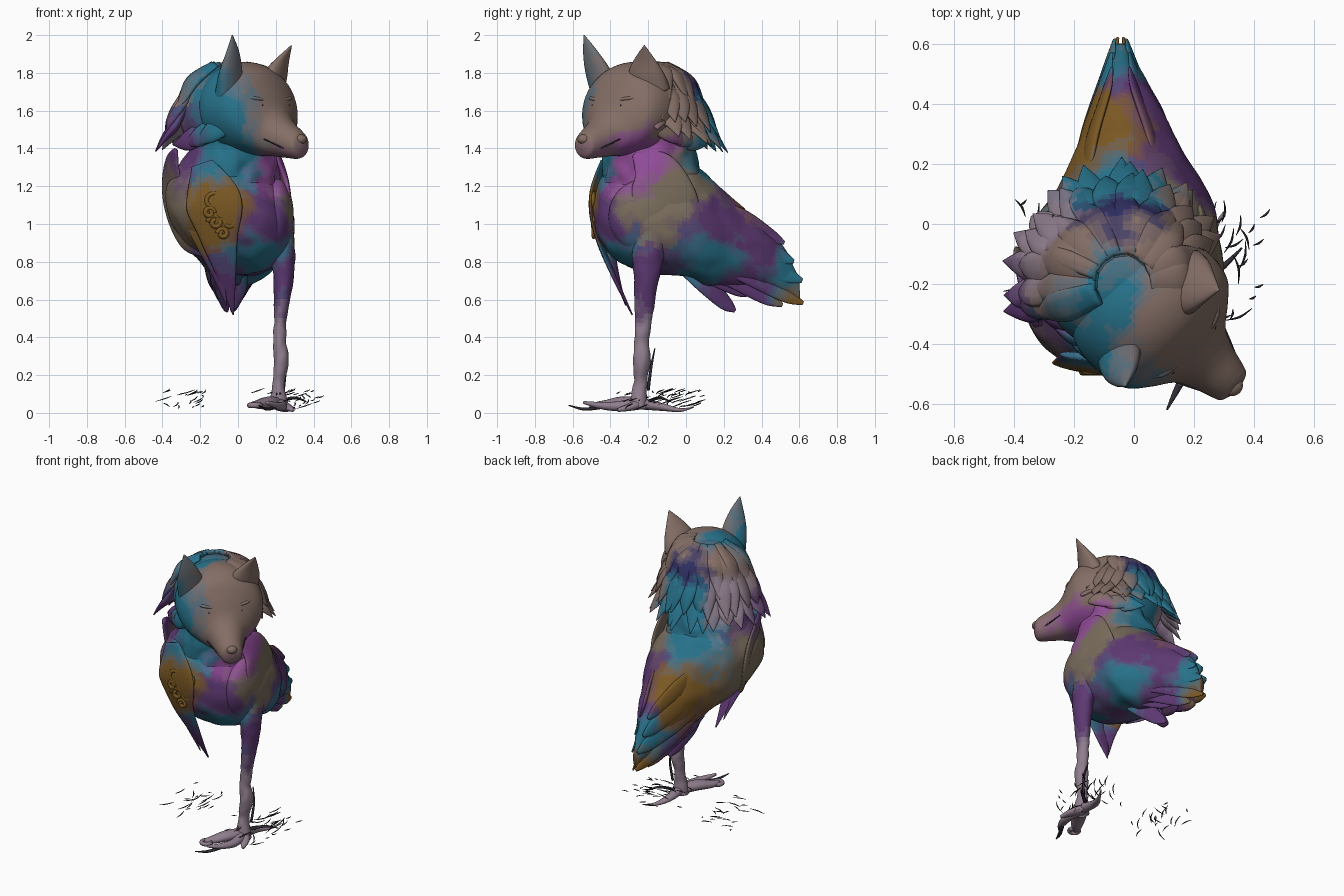
import bpy, bmesh, math, random
from mathutils import Vector, noise

random.seed(4)
V = Vector
COL = {"brown": (.23, .155, .13), "taupe": (.19, .15, .105), "teal": (.02, .17, .26),
       "navy": (.03, .03, .13), "purple": (.11, .04, .17), "magenta": (.28, .07, .31),
       "gold": (.2, .1, .017), "lilac": (.28, .21, .27), "dark": (.03, .025, .035)}
MATS = {}

# Colour patches: each face blends the colours of its two nearest seeds
SEEDS = [("brown", .25, -.2, 1.65), ("brown", .25, -.45, 1.55), ("teal", -.14, -.48, 1.58),
         ("teal", -.12, -.25, 1.85), ("brown", .1, -.3, 1.87), ("teal", -.06, -.42, 1.36),
         ("magenta", .2, -.25, 1.33), ("purple", -.3, -.32, 1.38), ("taupe", .3, -.2, 1.08),
         ("taupe", .2, .02, 1.22), ("purple", .2, .18, 1.0), ("teal", .18, .15, .82),
         ("purple", .02, .3, .62), ("gold", -.1, -.5, 1.05), ("taupe", -.37, -.25, 1.1),
         ("gold", -.12, .35, .98), ("teal", -.04, .1, 1.33), ("purple", .06, .42, .88),
         ("teal", -.06, .12, 1.6), ("lilac", -.3, -.02, 1.6), ("brown", .2, .05, 1.6),
         ("purple", .24, -.2, .72), ("lilac", .22, -.2, .35), ("lilac", .2, -.3, .02),
         ("purple", -.03, -.33, .65), ("purple", .15, -.42, 1.0), ("navy", -.06, .05, 1.72),
         ("teal", .12, -.33, .84), ("gold", -.06, .6, .62), ("brown", .16, -.05, 1.8),
         ("teal", -.02, .52, .75), ("brown", -.2, -.1, 1.76)]


def material(a, b, k):
    """Blend k fifths of colour b into colour a."""
    key = f"{a}_{b}_{k}" if k and a != b else a
    if key not in MATS:
        MATS[key] = bpy.data.materials.new(key)
        MATS[key].diffuse_color = (*V(COL[a]).lerp(V(COL[b]), k / 5), 1)
    return MATS[key]


def finish(name, bm, color=None):
    bmesh.ops.recalc_face_normals(bm, faces=bm.faces)
    me = bpy.data.meshes.new(name)
    slots = [material(color, color, 0)] if color else []
    for f in bm.faces:
        f.smooth = True
        if not color:
            p = f.calc_center_median()
            p = p + .08 * noise.noise_vector(p * 8) + .04 * noise.noise_vector(p * 20)
            (d1, a), (d2, b) = sorted(((V(s[1:]) - p).length, s[0]) for s in SEEDS)[:2]
            m = material(a, b, round(2.5 * (d1 / max(d2, .001)) ** 3))
            if m not in slots:
                slots.append(m)
            f.material_index = slots.index(m)
    for m in slots:
        me.materials.append(m)
    bm.to_mesh(me)
    bm.free()
    ob = bpy.data.objects.new(name, me)
    bpy.context.collection.objects.link(ob)
    return ob


def sweep(bm, st, n=(0, 0, 1), seg=12, sub=4, axis=None, warp=None):
    """Elliptical sweep through stations (x, y, z, half width, half depth)."""
    P = [tuple(st[0])] + [tuple(s) for s in st] + [tuple(st[-1])]
    rows = []
    for i in range(1, len(P) - 2):
        for j in range(sub):
            t = j / sub
            rows.append([.5 * (2 * b + (c - a) * t + (2 * a - 5 * b + 4 * c - d) * t * t
                               + (3 * b - a - 3 * c + d) * t ** 3)
                         for a, b, c, d in zip(P[i - 1], P[i], P[i + 1], P[i + 2])])
    rows.append(P[-1])
    cs = [V(r[:3]) for r in rows]
    rings = []
    for i, r in enumerate(rows):
        t = V(axis) if axis else (cs[min(i + 1, len(cs) - 1)] - cs[max(i - 1, 0)])
        t.normalize()
        w = t.cross(V(n)).normalized()
        h = w.cross(t)
        ring = []
        for k in range(seg):
            a = 2 * math.pi * k / seg
            p = cs[i] + w * (max(r[3], .001) * math.cos(a)) + h * (max(r[4], .001) * math.sin(a))
            ring.append(bm.verts.new(warp(p) if warp else p))
        rings.append(ring)
    for a, b in zip(rings, rings[1:]):
        for k in range(seg):
            bm.faces.new((a[k], a[k - 1], b[k - 1], b[k]))
    bm.faces.new(rings[0])
    bm.faces.new(rings[-1])


def part(name, strands, color=None, **kw):
    bm = bmesh.new()
    for st, n in strands:
        sweep(bm, st, n, **kw)
    return finish(name, bm, color)


def ellipsoid(name, c, r, color=None):
    bm = bmesh.new()
    bmesh.ops.create_uvsphere(bm, u_segments=64, v_segments=40, radius=1)
    for v in bm.verts:
        v.co = V(c) + V([a * b for a, b in zip(v.co, r)])
    return finish(name, bm, color)


# Body: vertical slices along y (y, z low, z high, x left, x right)
body = [(-.49, 1.02, 1.14, -.12, .0), (-.45, .9, 1.24, -.25, .14), (-.36, .8, 1.33, -.335, .23),
        (-.2, .74, 1.38, -.375, .285), (0, .72, 1.34, -.34, .27), (.1, .68, 1.27, -.28, .24),
        (.2, .67, 1.18, -.22, .18), (.3, .66, 1.09, -.18, .135), (.4, .65, 1.0, -.14, .09),
        (.5, .63, .9, -.1, .03), (.6, .6, .72, -.06, -.02)]
part("body", [([((a + b) / 2, y, (l + h) / 2, (b - a) / 2, (h - l) / 2) for y, l, h, a, b in body],
               (0, 0, 1))], seg=96, sub=8, axis=(0, 1, 0),
     warp=lambda p: p + V(((1.08 - p.z) * .26 * max(0, min(1, (.3 - p.y) * 2)), 0, 0))
     + .008 * noise.noise_vector(p * 10))

# Neck
part("neck", [([(.02, -.24, 1.6, .2, .2), (-.01, -.2, 1.42, .22, .235), (-.05, -.18, 1.28, .27, .26),
                (-.05, -.15, 1.12, .29, .3)], (0, 1, 0))], seg=72, sub=10, axis=(0, 0, -1),
     warp=lambda p: p + .02 * noise.noise_vector(p * 12))

# Head: turned toward the right front
F, S, H0 = V((.73, -.68, 0)), V((.68, .73, 0)), V((.045, -.275, 0))


def hp(f, s, z):
    return tuple(H0 + F * f + S * s + V((0, 0, z)))


skull = [(-.28, 1.62, .04, .04), (-.24, 1.62, .14, .14), (-.1, 1.61, .25, .235), (.03, 1.605, .27, .25),
         (.13, 1.585, .25, .225), (.19, 1.54, .19, .18), (.24, 1.485, .125, .13), (.30, 1.45, .095, .1),
         (.365, 1.425, .075, .08), (.395, 1.418, .06, .06), (.41, 1.42, .02, .02)]
part("head", [([(*hp(f, 0, z), w, h) for f, z, w, h in skull], (0, 0, 1))], seg=72, sub=7, axis=F)
ellipsoid("nose", hp(.387, 0, 1.448), (.036, .036, .028), "brown")
for s in (-1, 1):
    part("closed_eye", [([(*hp(.215, s * .1, 1.63), .003, .003), (*hp(.185, s * .15, 1.605), .008, .006),
                          (*hp(.14, s * .205, 1.615), .003, .003)], (0, 0, 1))], "dark")
    part("brow", [([(*hp(.2, s * .06, 1.655), .01, .008), (*hp(.175, s * .13, 1.665), .025, .012),
                    (*hp(.11, s * .2, 1.68), .01, .008)], (0, 0, 1))])
    part("mouth_line", [([(*hp(.395, s * .035, 1.385), .005, .005), (*hp(.33, s * .078, 1.405), .005, .005),
                          (*hp(.24, s * .122, 1.45), .003, .003)], (0, 0, 1))], "dark")
    # Cheek fur
    part("cheek_fur", [([(*hp(.06 - .08 * i, s * .2, 1.54 - .02 * i), .06, .03),
                         (*hp(-.03 - .08 * i, s * .25, 1.48 - .02 * i), .055, .02),
                         (*hp(-.13 - .08 * i, s * .26, 1.42), .003, .003)], S * s)
                       for i in range(3)])

# Ears
part("left_ear", [([(-.05, -.42, 1.68, .09, .06), (-.04, -.465, 1.8, .08, .045),
                    (-.03, -.505, 1.9, .05, .025), (-.03, -.54, 2.0, .003, .003)], F)], seg=20, sub=6)
part("right_ear", [([(.17, -.2, 1.72, .12, .07), (.205, -.21, 1.8, .1, .05),
                     (.24, -.215, 1.87, .06, .025), (.283, -.22, 1.945, .003, .003)], (1, -.4, 0))],
     seg=20, sub=6)

# Mane: rounded base with layers of long swept locks, lower toward the back
ellipsoid("mane_base", (-.04, -.18, 1.58), (.27, .25, .26))
locks = []
c = V((-.03, -.2, 0))
for r0, z0, r1, z1, r2, z2, cnt in ((.1, 1.855, .215, 1.765, .31, 1.6, 13), (.2, 1.77, .285, 1.63, .37, 1.47, 15),
                                    (.24, 1.66, .31, 1.52, .4, 1.40, 16)):
    for i in range(cnt):
        a = math.radians(8 + 187 * (i + random.uniform(-.35, .35)) / (cnt - 1))
        d = V((math.cos(a) * (.84 if math.cos(a) > 0 else 1), math.sin(a), 0))
        q = random.uniform(-.025, .015)
        up = .09 * max(0, math.cos(a)) ** 2
        st = [(r0, z0 - .01, .04, .014), (r1, z1 + up * .5, .06, .024),
              ((r1 + r2) / 2 + .005, (z1 + z2) / 2 + up * .8, .042, .016), (r2 - q, z2 + q + up, .002, .002)]
        twist = V((-d.y, d.x, 0)) * random.uniform(-.4, .4)
        locks.append(([(c.x + d.x * r, c.y + d.y * r, z, w, h) for r, z, w, h in st],
                      d + twist + V((0, 0, .6))))
part("mane_locks", locks, seg=12, sub=5)

# Shoulder, standing wing edges and hanging breast feathers
ellipsoid("right_shoulder", (.205, -.21, 1.04), (.09, .2, .2))
part("left_wing_edge", [([(-.33, -.33, 1.39, .02, .012), (-.345, -.27, 1.3, .09, .018),
                          (-.335, -.2, 1.15, .14, .022), (-.27, -.24, .95, .11, .02),
                          (-.18, -.3, .84, .02, .01)], (-1, -.5, 0))], seg=20, sub=8)
part("right_wing_edge", [([(.2, -.27, 1.37, .02, .012), (.235, -.17, 1.28, .13, .02),
                           (.25, -.1, 1.1, .17, .025), (.22, 0, .9, .12, .03)], (1, .1, .2))],
     seg=24, sub=8)
part("breast_feathers", [
    ([(-.19, -.44, 1.32, .06, .012), (-.13, -.485, 1.12, .15, .018), (-.1, -.46, .92, .1, .014),
      (-.06, -.38, .72, .05, .012), (-.025, -.285, .52, .004, .004)], (-.2, -1, .2)),
    ([(-.27, -.4, 1.2, .06, .012), (-.21, -.42, 1.0, .07, .015), (-.12, -.38, .77, .04, .012),
      (-.06, -.32, .57, .003, .003)], (-.5, -1, 0))], seg=20, sub=9)

# Gold scrollwork on the breast
scroll = []
for cx, cz, r, s in ((-.13, 1.12, .05, 1), (-.03, 1.12, .05, -1), (-.12, 1.01, .04, -1), (-.04, 1.01, .04, 1),
                     (-.08, 1.06, .035, 1), (-.08, .95, .03, -1), (-.15, 1.06, .03, 1)):
    scroll.append(([(cx + s * r * (1 - k / 14) * math.cos(k * .8), -.495 + .06 * abs(cz - 1.07),
                     cz + r * (1 - k / 14) * math.sin(k * .8), .013, .012) for k in range(11)], (0, -1, 0)))
part("breast_scroll", scroll, "gold", seg=8, sub=2)

# Folded wing and tail feathers (start x, y, z, tip x, y, z, width)
quills = []
for side in (-1, 1):
    for x0, y0, z0, x1, y1, z1, w in ((.13, .12, 1.1, .03, .52, .9, .055), (.16, .1, 1.0, .03, .57, .8, .065),
                                      (.16, .1, .9, .02, .615, .7, .065), (.13, .15, .8, .01, .62, .58, .055),
                                      (.1, .08, .78, .02, .51, .57, .055), (.1, .02, .77, .02, .35, .63, .06),
                                      (.07, 0, .75, .01, .26, .54, .055)):
        a, b = V((-.035 + side * x0, y0, z0)), V((-.045 + side * x1, y1, z1))
        m1, m2 = a.lerp(b, .4) + V((side * .012, 0, .015)), a.lerp(b, .8)
        quills.append(([(*a, w * .6, .012), (*m1, w, .016), (*m2, w * .75, .013), (*b, w * .2, .005)],
                       (side, .35, .25)))
part("wing_feathers", quills, seg=14, sub=10)

# Single leg
part("leg", [([(.2, -.17, .98, .1, .11), (.235, -.2, .84, .068, .085), (.24, -.21, .7, .052, .065),
               (.225, -.225, .5, .035, .045), (.22, -.235, .38, .034, .038), (.23, -.235, .28, .04, .046),
               (.215, -.24, .17, .032, .036), (.215, -.25, .06, .045, .045),
               (.215, -.25, .02, .05, .05)], (0, 1, 0))],
     seg=24, sub=6, warp=lambda p: p + .006 * noise.noise_vector(p * 20))
# Foot: gnarled toes and an open loop in the front toe
A = (.215, -.24, .05, .035, .032)
part("toes", [([A, (.16, -.34, .055, .045, .032), (.11, -.42, .045, .035, .024), (.08, -.47, .045, .02, .015)], (0, 0, 1)),
              ([A, (.23, -.36, .035, .03, .026), (.2, -.46, .04, .022, .018), (.15, -.54, .055, .008, .008)], (0, 0, 1)),
              ([A, (.26, -.3, .03, .03, .02), (.29, -.36, .015, .01, .01)], (0, 0, 1)),
              ([A, (.22, -.12, .03, .028, .02), (.26, -.03, .015, .012, .01), (.3, .04, .03, .003, .003)], (0, 0, 1)),
              ([(.09 + .03 * math.cos(k * .7), -.47 + .03 * math.sin(k * .7), .04, .013, .014)
                for k in range(10)], (0, 0, 1))], seg=12)
part("ankle_twigs", [([(.24, -.2, .12, .008, .008), (.25, -.185, .24, .007, .007),
                       (.23, -.165, .34, .003, .003)], (1, 0, 0)),
                     ([(.22, -.2, .06, .012, .01), (.3, -.14, .08, .01, .008), (.36, -.08, .06, .003, .003)],
                      (0, 0, 1)),
                     ([(.2, -.45, .03, .012, .01), (.15, -.54, .02, .012, .008), (.11, -.62, .04, .003, .003)],
                      (0, 0, 1))], "dark", seg=8)

# Scattered straw on the ground
straw = []
for cx, cy, rx, ry, cnt in ((-.31, -.08, .13, .18, 22), (.32, -.15, .12, .22, 26), (.17, -.22, .1, .2, 12)):
    for i in range(cnt):
        x, y, z = cx + random.uniform(-rx, rx), cy + random.uniform(-ry, ry), random.uniform(.03, .12)
        a, l = random.gauss(.8, .6), random.uniform(.012, .05)
        dx, dy = l * math.cos(a), l * math.sin(a)
        straw.append(([(x - dx, y - dy, z - l * .3, .001, .001), (x + dy * .2, y - dx * .2, z, .004, .003),
                       (x + dx, y + dy, z + l * .3, .001, .001)], (0, 0, 1)))
part("ground_straw", straw, "dark", seg=6, sub=3)
